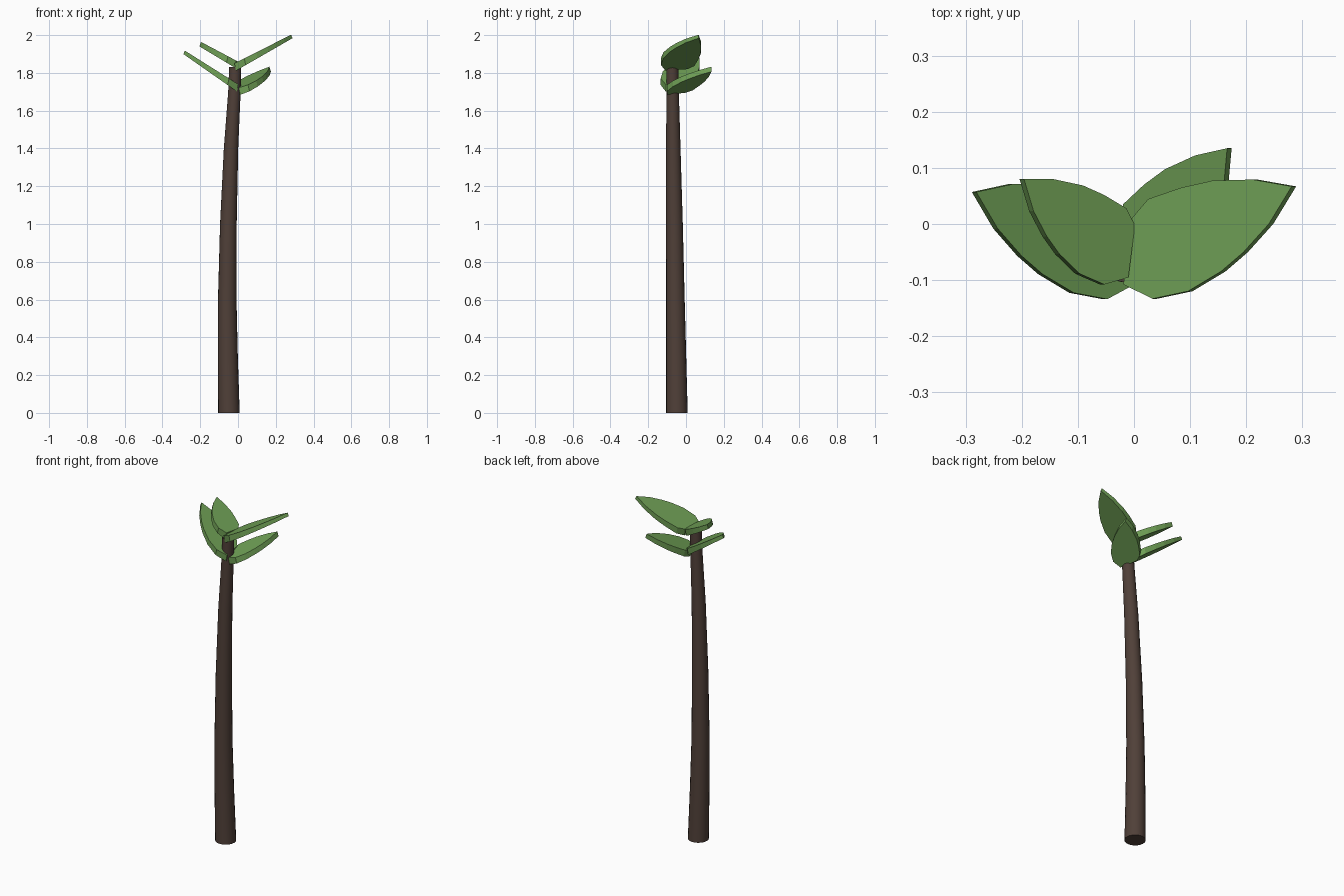
import bpy, bmesh, math
from mathutils import Vector

cube = bpy.data.objects.get("Cube")
if cube:
    bpy.data.objects.remove(cube, do_unlink=True)


def make_material(name, rgb):
    mat = bpy.data.materials.new(name)
    mat.use_nodes = True
    color = (*rgb, 1)
    mat.diffuse_color = color
    mat.node_tree.nodes["Principled BSDF"].inputs["Base Color"].default_value = color
    return mat


def make_object(name, bm, material):
    bmesh.ops.recalc_face_normals(bm, faces=bm.faces)
    mesh = bpy.data.meshes.new(name)
    bm.to_mesh(mesh)
    bm.free()
    mesh.materials.append(material)
    obj = bpy.data.objects.new(name, mesh)
    bpy.context.collection.objects.link(obj)
    return obj


def bridge(bm, lower, upper):
    count = len(lower)
    for i in range(count):
        j = (i + 1) % count
        bm.faces.new((lower[i], lower[j], upper[j], upper[i]))


bark = make_material("bark brown", (0.08, 0.051, 0.04))
green = make_material("leaf green", (0.16, 0.35, 0.092))

# Trunk: bent, tapering tube as (x, y, z, radius) rings
TRUNK = [(-.048, -.048, 0, .057), (-.054, -.052, .3, .053), (-.057, -.056, .6, .049),
         (-.051, -.061, 1, .044), (-.037, -.067, 1.4, .038),
         (-.019, -.071, 1.7, .033), (-.015, -.072, 1.83, .032)]
SIDES = 20
bm = bmesh.new()
rings = []
for x, y, z, r in TRUNK:
    angles = [math.tau * i / SIDES for i in range(SIDES)]
    rings.append([bm.verts.new((x + r * math.cos(a), y + r * math.sin(a), z)) for a in angles])
for lower, upper in zip(rings, rings[1:]):
    bridge(bm, lower, upper)
bm.faces.new(rings[0])
bm.faces.new(rings[-1])
trunk = make_object("trunk", bm, bark)
bpy.context.view_layer.objects.active = trunk
trunk.select_set(True)
bpy.ops.object.shade_smooth_by_angle(angle=math.radians(40))
trunk.select_set(False)

# Leaf outline: (along, across) from the stem to the tip and back
OUTLINE = [(.03, .053), (.07, .074), (.133, .071), (.189, .062), (.257, .037), (.317, 0),
           (.254, -.047), (.193, -.077), (.143, -.094), (.075, -.105), (.011, -.094),
           (-.028, -.051)]
LENGTH = .317
BASE = Vector((-.008, -.05))


def make_leaf(name, side, tip, width, height, rise, slope_y=0):
    axis = Vector(tip) - BASE
    scale = axis.length / LENGTH
    axis.normalize()
    across = Vector((-axis.y, axis.x)) * side
    bm = bmesh.new()
    top, bottom = [], []
    for u, v in OUTLINE:
        p = BASE + axis * u * scale + across * v * width
        reach = side * p.x
        z = height + rise * reach + slope_y * p.y
        thick = .038 - .07 * reach
        top.append(bm.verts.new((p.x - side * .004, p.y, z + thick)))
        bottom.append(bm.verts.new((p.x + side * .004, p.y, z)))
    bridge(bm, bottom, top)
    bm.faces.new(top)
    bm.faces.new(bottom)
    make_object(name, bm, green)


# Two pairs of leaves
make_leaf("upper_left_leaf", 1, (.285, .067), 1, 1.82, .575)
make_leaf("upper_right_leaf", -1, (-.2, .08), .8, 1.82, .6)
make_leaf("lower_right_leaf", -1, (-.285, .057), 1, 1.7, .7)
make_leaf("lower_left_leaf", 1, (.17, .135), .87, 1.705, .4, .25)
